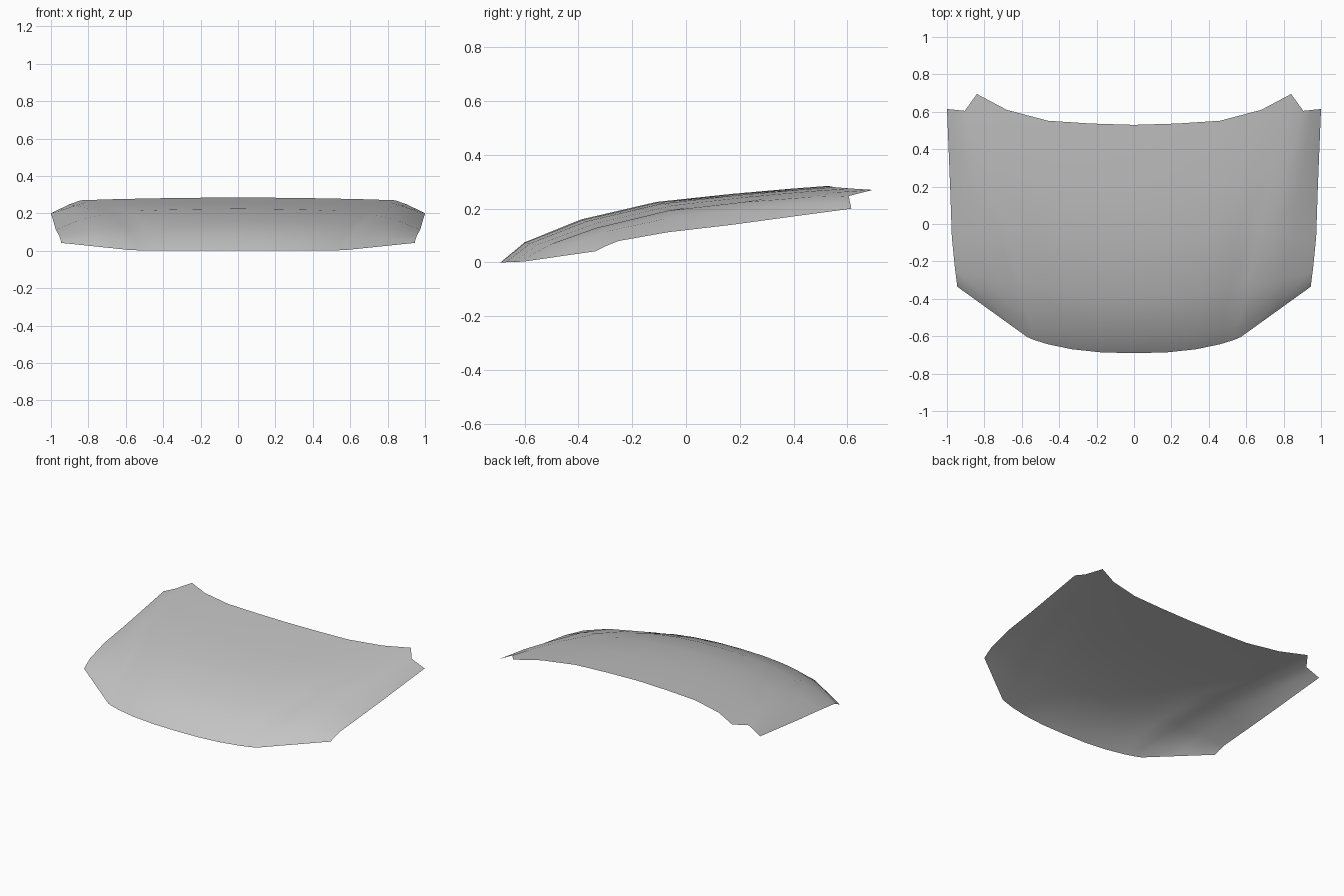
import bpy
import bmesh

cube = bpy.data.objects.get("Cube")
if cube:
    bpy.data.objects.remove(cube, do_unlink=True)

# Paint
grey = bpy.data.materials.new("panel_grey")
grey.use_nodes = True
colour = (0.55, 0.55, 0.55, 1)
grey.diffuse_color = colour
grey.node_tree.nodes["Principled BSDF"].inputs["Base Color"].default_value = colour


def lerp(a, b, t):
    return a + (b - a) * t


# Profiles running front to back: centre line, shoulder crease, outer edge
centre = [(-.69, 0), (-.60, .075), (-.39, .16), (-.11, .225), (.17, .255), (.40, .275), (.53, .285)]
crease = [(.57, -.605, .003), (.594, -.52, .058), (.645, -.335, .128), (.72, -.07, .192),
          (.80, .21, .224), (.868, .46, .243), (.905, .605, .247)]
outer = [(.945, -.335, .042), (.949, -.30, .06), (.956, -.25, .08), (.974, -.07, .112),
         (.982, .17, .14), (.992, .42, .174), (1, .615, .20)]

# Crown columns: front x, front y, back x, back y, crease weight front and back
columns = [(0, -.69, 0, .53, 0, 0), (.17, -.687, .23, .537, .08, .05),
           (.33, -.67, .46, .552, .25, .13), (.46, -.643, .68, .61, .5, .26),
           (.535, -.62, .84, .695, .85, .4)]

grid = []
for x0, y0, x1, y1, w0, w1 in columns:
    line = []
    for (cy, cz), edge in zip(centre, crease):
        t = (cy - centre[0][0]) / (centre[-1][0] - centre[0][0])
        line.append((lerp(x0, x1, t), lerp(y0, y1, t), lerp(cz, edge[2], lerp(w0, w1, t))))
    grid.append(line)
grid.append(crease)

# Gently bulged side flank between the crease and the outer edge
for t, lift in ((.5, .012), (1, 0)):
    line = []
    for i, (a, b) in enumerate(zip(crease, outer)):
        x, y, z = (lerp(p, q, t) for p, q in zip(a, b))
        line.append((x, y, z + (lift if 0 < i < len(outer) - 1 else 0)))
    grid.append(line)

# Skin one half, then mirror it
bm = bmesh.new()
verts = [[bm.verts.new(p) for p in line] for line in grid]
for a, b in zip(verts, verts[1:]):
    for i in range(len(a) - 1):
        bm.faces.new((a[i], b[i], b[i + 1], a[i + 1]))
mesh = bpy.data.meshes.new("hood_panel")
bm.to_mesh(mesh)
bm.free()
mesh.materials.append(grey)
hood = bpy.data.objects.new("hood_panel", mesh)
bpy.context.collection.objects.link(hood)
mirror = hood.modifiers.new("mirror", "MIRROR")
mirror.use_clip = True

bpy.ops.object.select_all(action="DESELECT")
hood.select_set(True)
bpy.context.view_layer.objects.active = hood
bpy.ops.object.modifier_apply(modifier="mirror")
bpy.ops.object.shade_smooth_by_angle(angle=0.7)
